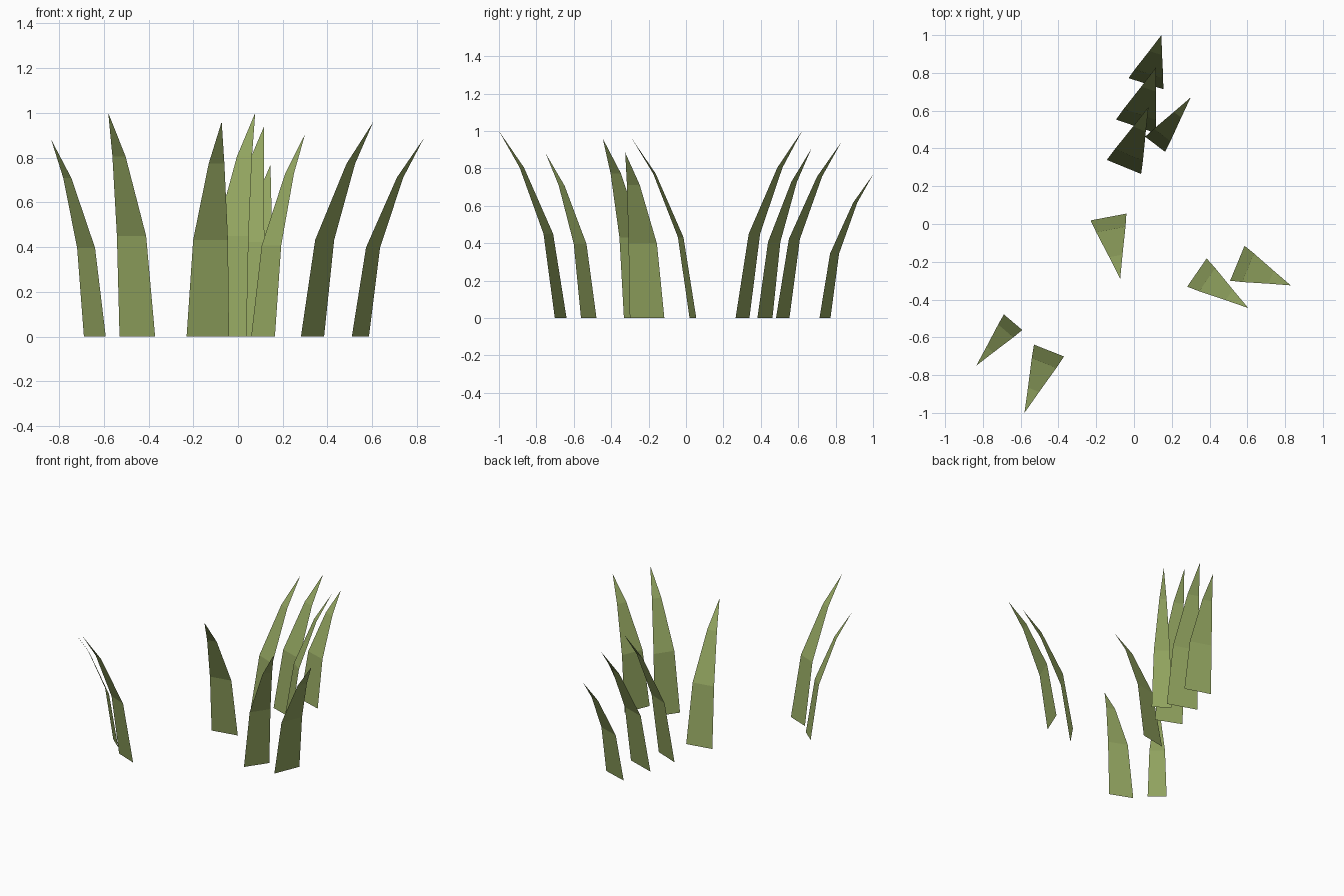
import bpy
from mathutils import Vector

default = bpy.data.objects.get("Cube")
if default:
    bpy.data.objects.remove(default, do_unlink=True)

# Single grass colour
green = bpy.data.materials.new("grass_green")
green.use_nodes = True
colour = (0.29, 0.375, 0.117, 1.0)
green.diffuse_color = colour
bsdf = green.node_tree.nodes["Principled BSDF"]
bsdf.inputs["Base Color"].default_value = colour
bsdf.inputs["Roughness"].default_value = 0.9

# Blade profile: fraction of reach, of height and of base width at each row
PROFILE = [(0, 0, 1), (0.2, 0.45, 0.82), (0.63, 0.805, 0.37)]


def grass_blade(name, root, tip, width, height):
    """Flat folded blade that bends from its root towards its tip."""
    root, tip = Vector((*root, 0)), Vector((*tip, 0))
    lean = tip - root
    side = Vector((-lean.y, lean.x, 0)).normalized() * width / 2
    verts = []
    for reach, rise, spread in PROFILE:
        centre = root + lean * reach + Vector((0, 0, height * rise))
        verts += [centre - side * spread, centre + side * spread]
    verts.append(tip + Vector((0, 0, height)))
    # Two quads and a pointed end, facing up and inwards
    faces = [(0, 1, 3, 2), (2, 3, 5, 4), (4, 5, 6)]
    mesh = bpy.data.meshes.new(name)
    mesh.from_pydata(verts, [], faces)
    mesh.materials.append(green)
    mesh.update()
    blade = bpy.data.objects.new(name, mesh)
    bpy.context.collection.objects.link(blade)
    return blade


# Name, root centre, tip, base width, height
BLADES = [
    ("grass_blade_right_outer", (-0.64, -0.52), (-0.835, -0.75), 0.128, 0.88),
    ("grass_blade_right_inner", (-0.45, -0.67), (-0.58, -1.0), 0.171, 1.0),
    ("grass_blade_centre", (-0.135, 0.037), (-0.073, -0.29), 0.193, 0.96),
    ("grass_blade_left_inner", (0.333, -0.257), (0.605, -0.445), 0.182, 0.96),
    ("grass_blade_left_outer", (0.547, -0.208), (0.83, -0.325), 0.2, 0.885),
    ("grass_blade_back_first", (-0.053, 0.302), (0.077, 0.62), 0.196, 1.0),
    ("grass_blade_back_second", (0.01, 0.517), (0.117, 0.83), 0.222, 0.94),
    ("grass_blade_back_third", (0.063, 0.743), (0.145, 1.0), 0.193, 0.767),
    ("grass_blade_back_side", (0.112, 0.422), (0.3, 0.67), 0.133, 0.905),
]
for blade in BLADES:
    grass_blade(*blade)
